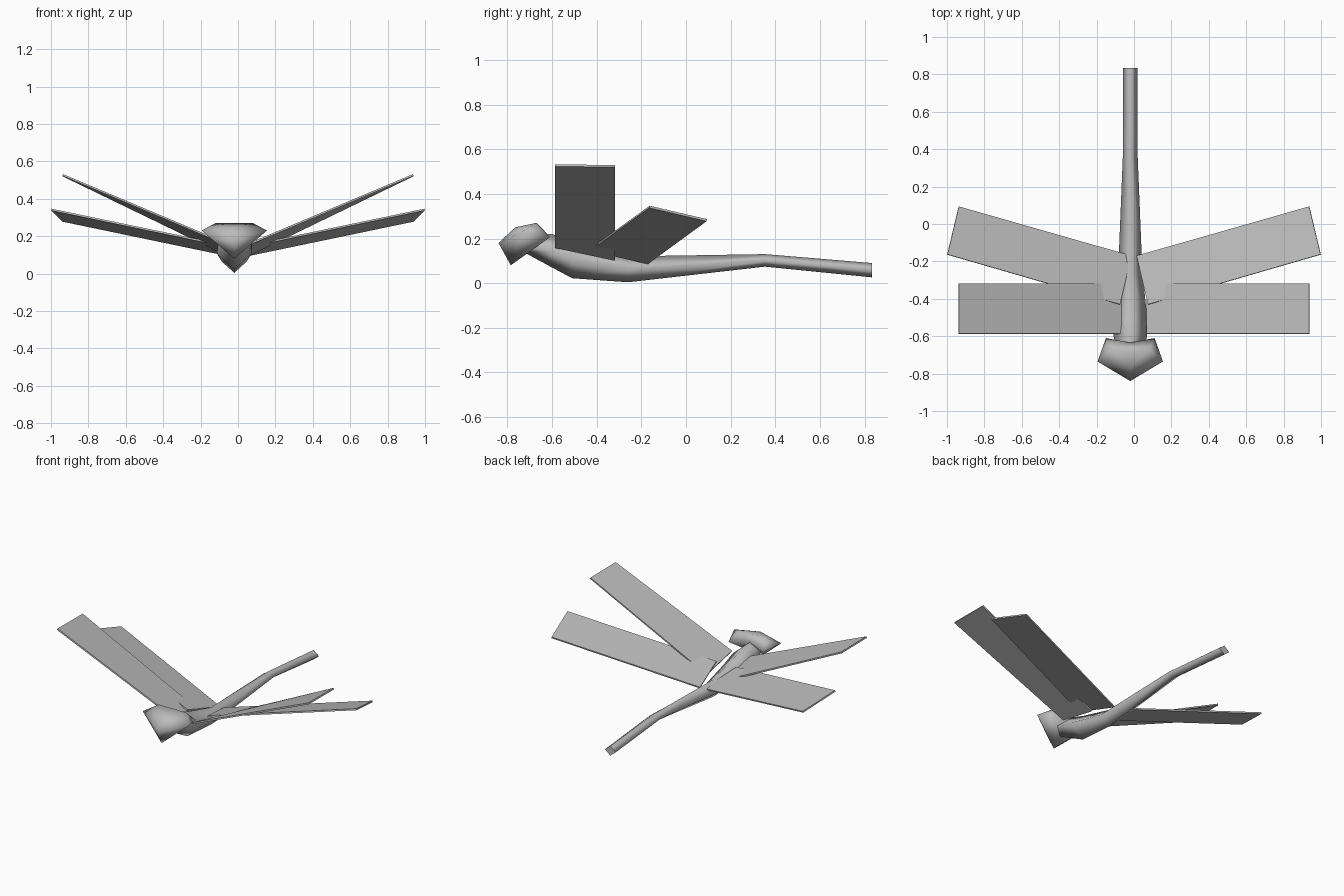
import bpy
import bmesh

cube = bpy.data.objects.get("Cube")
if cube:
    bpy.data.objects.remove(cube, do_unlink=True)

AXIS_X = -0.02  # the body sits slightly to one side of the wing centre


def make_material(name, rgb):
    mat = bpy.data.materials.new(name)
    mat.use_nodes = True
    colour = (*rgb, 1.0)
    mat.diffuse_color = colour
    mat.node_tree.nodes["Principled BSDF"].inputs["Base Color"].default_value = colour
    return mat


grey = make_material("light grey", (0.5, 0.5, 0.5))


def add_object(name, bm):
    bmesh.ops.recalc_face_normals(bm, faces=bm.faces)
    mesh = bpy.data.meshes.new(name)
    bm.to_mesh(mesh)
    bm.free()
    mesh.materials.append(grey)
    obj = bpy.data.objects.new(name, mesh)
    bpy.context.collection.objects.link(obj)
    return obj


# Body and tail: diamond sections lofted along y (y, centre z, half width, half height)
sections = [
    (-0.72, 0.18, 0.05, 0.045),
    (-0.60, 0.145, 0.09, 0.075),
    (-0.51, 0.105, 0.092, 0.083),
    (-0.26, 0.062, 0.065, 0.058),
    (0.354, 0.102, 0.04, 0.028),
    (0.834, 0.058, 0.04, 0.032),
]
bm = bmesh.new()
rings = []
for y, z, w, h in sections:
    corners = [(w, 0), (0, h), (-w, 0), (0, -h)]
    rings.append([bm.verts.new((AXIS_X + dx, y, z + dz)) for dx, dz in corners])
for a, b in zip(rings, rings[1:]):
    for i in range(4):
        j = (i + 1) % 4
        bm.faces.new((a[i], a[j], b[j], b[i])).smooth = True
bm.faces.new(rings[0])
bm.faces.new(rings[-1])
add_object("body", bm)

# Head: faceted wedge, each half built from the same points
bm = bmesh.new()
middle = {
    "nose": (-0.84, 0.18),
    "chin": (-0.785, 0.08),
    "brow": (-0.765, 0.25),
    "nape": (-0.635, 0.235),
}
paired = {
    "side": (0.175, -0.735, 0.23),
    "rear": (0.13, -0.61, 0.205),
    "top": (0.1, -0.67, 0.27),
}
centre = {k: bm.verts.new((AXIS_X, *p)) for k, p in middle.items()}
half_faces = [
    "nose side brow", "brow side top", "nose chin side", "side chin rear",
    "side rear top", "top rear nape", "chin nape rear",
]
tops = []
for s in (1, -1):
    v = dict(centre)
    for k, (x, y, z) in paired.items():
        v[k] = bm.verts.new((AXIS_X + s * x, y, z))
    for names in half_faces:
        bm.faces.new([v[n] for n in names.split()])
    tops.append(v["top"])
bm.faces.new((centre["brow"], *tops))
bm.faces.new((centre["nape"], *tops))
for f in bm.faces:
    f.smooth = True
add_object("head", bm)

# Wings: thin slabs, mirrored across x
wings = {
    "front_wings": [(0.07, -0.587, 0.162), (0.937, -0.587, 0.527),
                    (0.937, -0.318, 0.525), (0.07, -0.318, 0.105)],
    "rear_wings": [(0.075, -0.43, 0.15), (0.998, -0.163, 0.342),
                   (0.937, 0.093, 0.282), (0.015, -0.17, 0.09)],
}
for name, corners in wings.items():
    bm = bmesh.new()
    face = bm.faces.new([bm.verts.new(c) for c in corners])
    obj = add_object(name, bm)
    solid = obj.modifiers.new("thickness", "SOLIDIFY")
    solid.thickness = 0.01
    solid.offset = 0
    mirror = obj.modifiers.new("other side", "MIRROR")
    mirror.use_axis[0] = True
    mirror.use_clip = False
